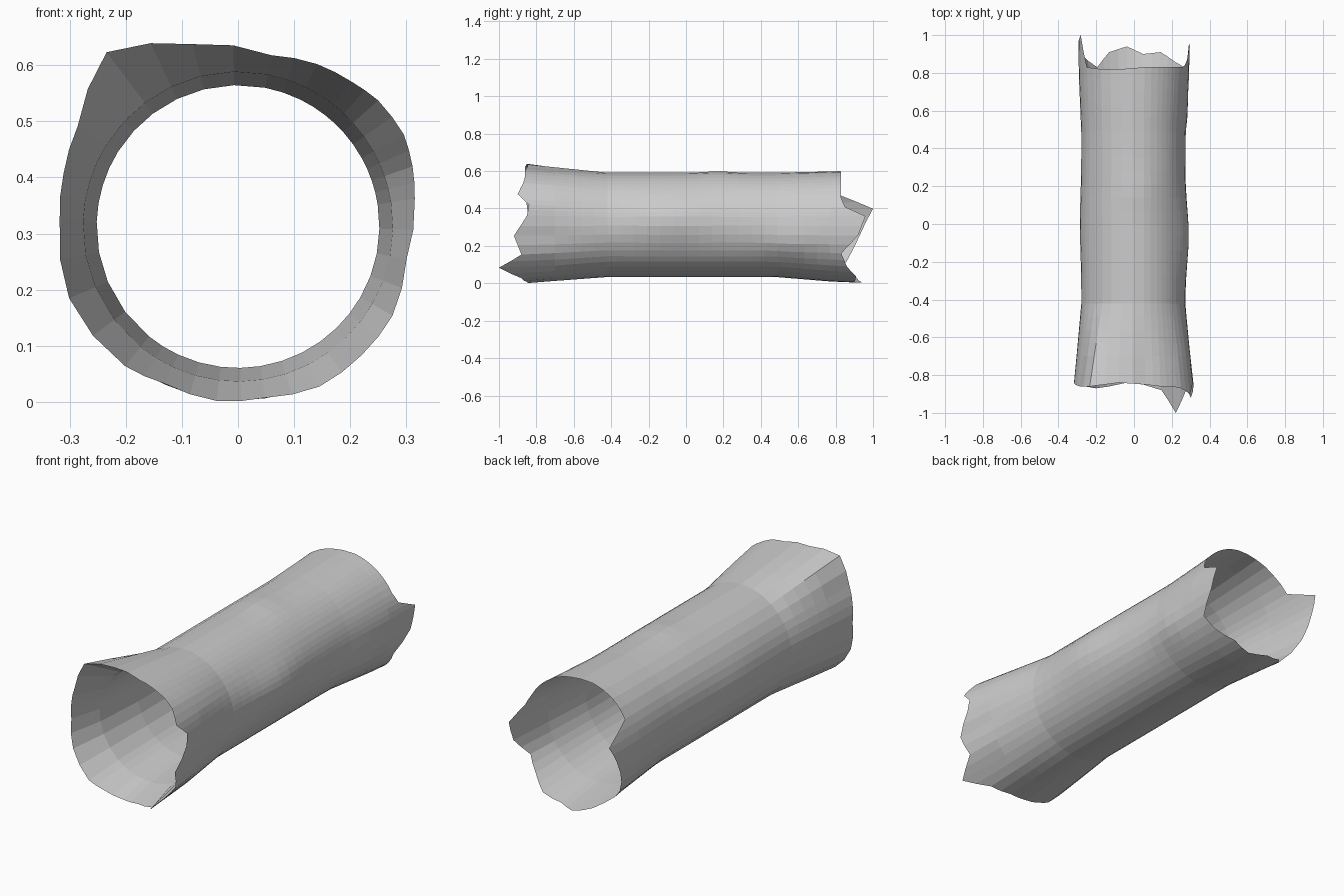
import bpy, bmesh
from math import sin, cos, radians, exp, pi

cube = bpy.data.objects.get("Cube")
if cube:
    bpy.data.objects.remove(cube)

grey = bpy.data.materials.new("weathered grey")
grey.use_nodes = True
colour = (0.6, 0.6, 0.6, 1)
grey.diffuse_color = colour
grey.node_tree.nodes["Principled BSDF"].inputs["Base Color"].default_value = colour

# Broken rims: angle, front radius, front y, back y
RIM = [
    (9, .319, -.85, .96), (19, .329, -.84, .85), (29, .338, -.90, .83),
    (42, .336, -.87, .83), (52, .328, -.86, .83), (64, .322, -.86, .83),
    (79, .311, -.85, .83), (104, .335, -.84, .82), (127, .389, -.86, .82),
    (148, .337, -.86, .83), (163, .325, -.85, 1.0), (178, .318, -.84, .96),
    (203, .327, -.85, .90), (231, .320, -.87, .83), (245, .309, -.86, .91),
    (263, .313, -.84, .94), (279, .309, -.85, .90), (297, .320, -.88, .91),
    (314, .318, -1.0, .86), (330, .318, -.88, .83), (349, .306, -.92, .92),
]
CENTRE_Z = .3125


def lerp(a, b, t):
    return a + (b - a) * t


def columns():
    """Rim corners with a midpoint between each neighbouring pair."""
    result = []
    for i, a in enumerate(RIM):
        b = list(RIM[(i + 1) % len(RIM)])
        if b[0] < a[0]:
            b[0] += 360
        result += [a, tuple(lerp(p, q, .5) for p, q in zip(a, b))]
    return [(radians(c[0]), *c[1:]) for c in result]


def bump(angle, y, at, y_at, width, length):
    turn = (angle - radians(at) + pi) % (2 * pi) - pi
    return exp(-(turn / width) ** 2 - ((y - y_at) / length) ** 2)


def bark_radius(angle, y):
    """Trunk radius between the rims, with its swollen knots."""
    r = .279 - .008 * max(0, cos(angle))
    r += .022 * bump(angle, y, 8, -.06, .4, .2)
    r += .018 * bump(angle, y, 340, .6, .3, .15)
    r += .007 * bump(angle, y, 85, .17, .4, .1)
    r += .008 * bump(angle, y, 180, 0, .5, .2)
    return r


def back_radius(angle):
    return .287 + .022 * max(0, -sin(angle)) + .008 * abs(cos(angle))


def outer_ring(y, col):
    angle, front_r, _, _ = col
    r = bark_radius(angle, y)
    r = lerp(r, front_r, max(0, (-y - .42) / .43))
    return lerp(r, back_radius(angle), max(0, (y - .48) / .37))


def inner_ring(y, col):
    return .252 + .024 * max(0, (abs(y) - .42) / .26)


cols = columns()
bm = bmesh.new()


def add_ring(radius_of, y_of):
    ring = []
    for col in cols:
        r, y = radius_of(col), y_of(col)
        ring.append(bm.verts.new((r * cos(col[0]), y, CENTRE_Z + r * sin(col[0]))))
    return ring


def body_rings(radius, positions):
    return [add_ring(lambda c: radius(y, c), lambda c: y) for y in positions]


# Bark and hollow share both jagged rims
front = add_ring(lambda c: c[1], lambda c: c[2])
back = add_ring(lambda c: back_radius(c[0]), lambda c: c[3])
bark = body_rings(outer_ring, [-.7 + .07 * i for i in range(22)])
hollow = body_rings(inner_ring, [.68, .42, 0, -.42, -.68])
rings = [front, *bark, back, *hollow]

for i, ring in enumerate(rings):
    following = rings[(i + 1) % len(rings)]
    for j in range(len(cols)):
        k = (j + 1) % len(cols)
        bm.faces.new((ring[j], ring[k], following[k], following[j]))
bmesh.ops.recalc_face_normals(bm, faces=bm.faces)

mesh = bpy.data.meshes.new("hollow_log")
bm.to_mesh(mesh)
bm.free()
mesh.materials.append(grey)
log = bpy.data.objects.new("hollow_log", mesh)
bpy.context.collection.objects.link(log)
